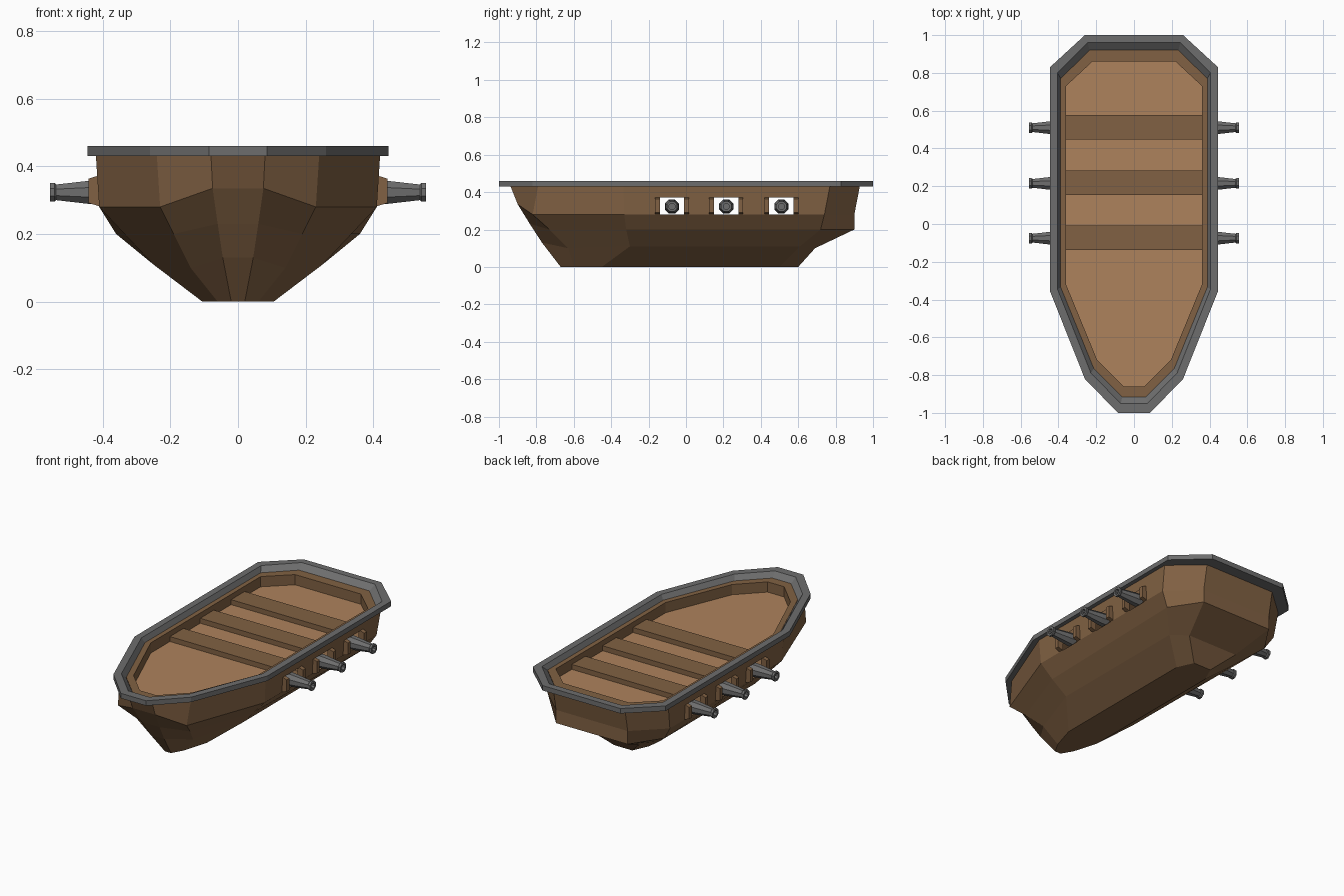
import bpy, bmesh, math
from mathutils import Matrix

cube = bpy.data.objects.get("Cube")
if cube:
    bpy.data.objects.remove(cube, do_unlink=True)


def material(name, color):
    m = bpy.data.materials.new(name)
    m.use_nodes = True
    m.diffuse_color = (*color, 1)
    bsdf = next(n for n in m.node_tree.nodes if n.type == 'BSDF_PRINCIPLED')
    bsdf.inputs["Base Color"].default_value = (*color, 1)
    return m


DARK_WOOD = material("dark wood", (0.22, 0.12, 0.056))
DECK_WOOD = material("deck wood", (0.42, 0.225, 0.107))
IRON = material("grey iron", (0.155, 0.155, 0.155))


def finish(bm, name, *mats):
    me = bpy.data.meshes.new(name)
    bm.to_mesh(me)
    bm.free()
    for m in mats:
        me.materials.append(m)
    ob = bpy.data.objects.new(name, me)
    bpy.context.collection.objects.link(ob)
    return ob


def ring(bm, half, z=None):
    """Closed outline from its +x half, listed bow to stern."""
    pts = [(p[0], p[1], p[2] if z is None else z) for p in half]
    pts += [(-x, y, h) for x, y, h in reversed(pts)]
    return [bm.verts.new(p) for p in pts]


def bridge(bm, a, b):
    n = len(a)
    return [bm.faces.new((a[i], a[(i + 1) % n], b[(i + 1) % n], b[i])) for i in range(n)]


def box(bm, x0, x1, y0, y1, z0, z1):
    geo = bmesh.ops.create_cube(bm, size=1)
    mat = Matrix.Translation(((x0 + x1) / 2, (y0 + y1) / 2, (z0 + z1) / 2))
    bmesh.ops.transform(bm, matrix=mat @ Matrix.Diagonal((x1 - x0, y1 - y0, z1 - z0, 1)),
                        verts=geo["verts"])
    return geo["verts"]


PORTS = (-0.075, 0.215, 0.51)
PORT_HALF, PORT_LOW, PORT_TOP = 0.065, 0.28, 0.37

# Hull shell: rings from the sheer down to the keel
hull_rings = [
    [(.08, -.94, .435), (.24, -.79, .435), (.42, -.335, .435), (.42, .77, .435), (.24, .93, .435)],
    [(.075, -.9, .335), (.23, -.82, .28), (.41, -.33, .28), (.41, .74, .28), (.24, .9, .28)],
    [(.06, -.835, .23), (.19, -.73, .2), (.335, -.32, .2), (.36, .72, .2), (.24, .9, .2)],
    [(.045, -.77, .13), (.14, -.63, .1), (.25, -.3, .11), (.25, .61, .11), (.17, .69, .1)],
    [(.02, -.67, 0), (.06, -.6, 0), (.105, -.45, 0), (.105, .5, 0), (.06, .6, 0)],
]
bm = bmesh.new()
loops = [ring(bm, r) for r in hull_rings]
for upper, lower in zip(loops, loops[1:]):
    bridge(bm, upper, lower)
bm.faces.new(loops[-1])
bmesh.ops.recalc_face_normals(bm, faces=bm.faces)


# Gun ports: slice the topsides, then remove the openings
def side_faces():
    return [f for f in bm.faces if abs(f.calc_center_median().x) > 0.4
            and f.calc_center_median().z > PORT_LOW]


def slice_side(co, no):
    faces = side_faces()
    geom = set(faces) | {e for f in faces for e in f.edges} | {v for f in faces for v in f.verts}
    bmesh.ops.bisect_plane(bm, geom=list(geom), plane_co=co, plane_no=no)


for y in PORTS:
    for s in (-1, 1):
        slice_side((0, y + s * PORT_HALF, 0), (0, 1, 0))
slice_side((0, 0, PORT_TOP), (0, 0, 1))
holes = []
for f in side_faces():
    c = f.calc_center_median()
    if c.z < PORT_TOP and any(abs(c.y - y) < PORT_HALF for y in PORTS):
        holes.append(f)
bmesh.ops.delete(bm, geom=holes, context='FACES')
finish(bm, "hull", DARK_WOOD)

# Rim
rim_outer = [(.085, -1), (.26, -.82), (.445, -.355), (.445, .83), (.26, 1)]
rim_inner = [(.07, -.95), (.228, -.79), (.405, -.345), (.405, .8), (.245, .96)]
ledge = [(.062, -.915), (.213, -.765), (.388, -.335), (.388, .77), (.235, .92)]
floor = [(.055, -.86), (.195, -.72), (.36, -.32), (.36, .73), (.22, .86)]
bm = bmesh.new()
loops = [ring(bm, rim_outer, .43), ring(bm, rim_outer, .46),
         ring(bm, rim_inner, .46), ring(bm, ledge, .43)]
for i in range(4):
    bridge(bm, loops[i], loops[(i + 1) % 4])
bmesh.ops.recalc_face_normals(bm, faces=bm.faces)
finish(bm, "rim", IRON)

# Inner ledge, wall and deck
FLOOR_Z = 0.37
bm = bmesh.new()
loops = [ring(bm, ledge, .432), ring(bm, floor, .432), ring(bm, floor, FLOOR_Z)]
bridge(bm, loops[0], loops[1])
bridge(bm, loops[1], loops[2])
deck = bm.faces.new(loops[2])
deck.material_index = 1
bmesh.ops.recalc_face_normals(bm, faces=bm.faces)
if deck.normal.z < 0:
    bmesh.ops.reverse_faces(bm, faces=bm.faces)
finish(bm, "inner_wall_and_deck", DARK_WOOD, DECK_WOOD)

# Benches
bm = bmesh.new()
for y in PORTS:
    box(bm, -.36, .36, y - .062, y + .068, FLOOR_Z, FLOOR_Z + .03)
finish(bm, "benches", DARK_WOOD)

# Port jambs: upright slabs narrowing outward
bm = bmesh.new()
for y in PORTS:
    for sx in (-1, 1):
        for sy in (-1, 1):
            mid = y + sy * (PORT_HALF + .013)
            x0, x1 = sorted((sx * .405, sx * .442))
            for v in box(bm, x0, x1, mid - .013, mid + .013, PORT_LOW, PORT_TOP + .005):
                if abs(v.co.x) > .43:
                    v.co.z += .012 if v.co.z < .32 else -.012
finish(bm, "port_jambs", DARK_WOOD)

# Guns: eight-sided tapered barrels with a flared, hollow muzzle
barrel = [(.39, .041), (.44, .037), (.537, .025), (.542, .03),
          (.555, .03), (.555, .017), (.52, .017)]
bm = bmesh.new()
for y in PORTS:
    for sx in (-1, 1):
        loops = []
        for x, r in barrel:
            angles = [math.tau * (k + .5) / 8 for k in range(8)]
            loops.append([bm.verts.new((sx * x, y + r * math.cos(a), .323 + r * math.sin(a)))
                          for a in angles])
        for a, b in zip(loops, loops[1:]):
            bridge(bm, a, b)
        bm.faces.new(loops[0])
        bm.faces.new(loops[-1])
bmesh.ops.recalc_face_normals(bm, faces=bm.faces)
finish(bm, "guns", IRON)
